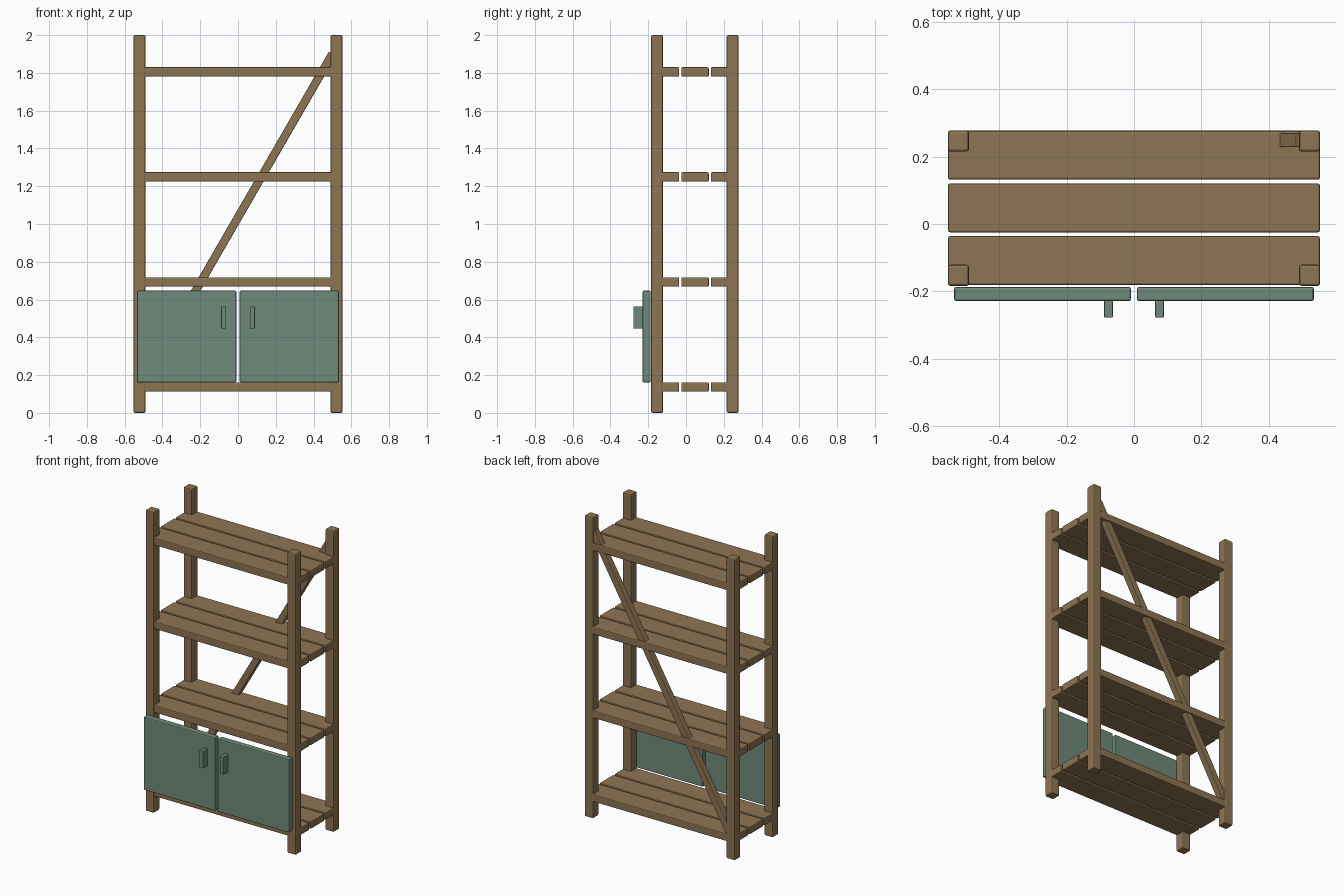
import bpy, math

if "Cube" in bpy.data.objects:
    bpy.data.objects.remove(bpy.data.objects["Cube"])

def material(name, rgb):
    m = bpy.data.materials.new(name)
    m.diffuse_color = (*rgb, 1)
    m.use_nodes = True
    m.node_tree.nodes["Principled BSDF"].inputs["Base Color"].default_value = m.diffuse_color
    return m

wood = material("brown_wood", (0.27, 0.178, 0.086))
green = material("sage_green", (0.16, 0.255, 0.20))

def box(name, x, y, z, mat, bevel=0.007, tilt=0.0):
    """Bevelled box from (min, max) ranges, optionally tilted about y."""
    bpy.ops.mesh.primitive_cube_add(size=1)
    o = bpy.context.object
    o.name = name
    for v in o.data.vertices:
        for i, r in enumerate((x, y, z)):
            v.co[i] *= r[1] - r[0]
    o.location = [(r[0] + r[1]) / 2 for r in (x, y, z)]
    o.rotation_euler.y = tilt
    o.data.materials.append(mat)
    b = o.modifiers.new("Bevel", 'BEVEL')
    b.width = bevel
    b.segments = 2
    return o

# Four corner posts
for side, sx in (("left", -1), ("right", 1)):
    for end, y0 in (("front", -0.184), ("back", 0.215)):
        xs = sorted((sx * 0.49, sx * 0.553))
        box(f"{end}_{side}_post", xs, (y0, y0 + 0.063), (0, 2), wood, 0.008)

# Four shelves of three planks each
for s in range(4):
    z = 0.137 + s * 0.556
    for p in range(3):
        y = -0.1815 + p * 0.1565
        box(f"shelf_{s + 1}_plank_{p + 1}", (-0.552, 0.552), (y, y + 0.1455),
            (z - 0.025, z + 0.025), wood, 0.006)

# Diagonal brace in the back plane
box("diagonal_brace", (-0.022, 0.022), (0.228, 0.27), (0.035, 2.035), wood,
    0.004, math.radians(30))

# Pair of doors with handles
for side, sx in (("left", -1), ("right", 1)):
    box(f"{side}_door", sorted((sx * 0.009, sx * 0.534)), (-0.229, -0.187),
        (0.161, 0.647), green, 0.006)
    box(f"{side}_handle", sorted((sx * 0.063, sx * 0.089)), (-0.278, -0.227),
        (0.447, 0.563), green, 0.003)
